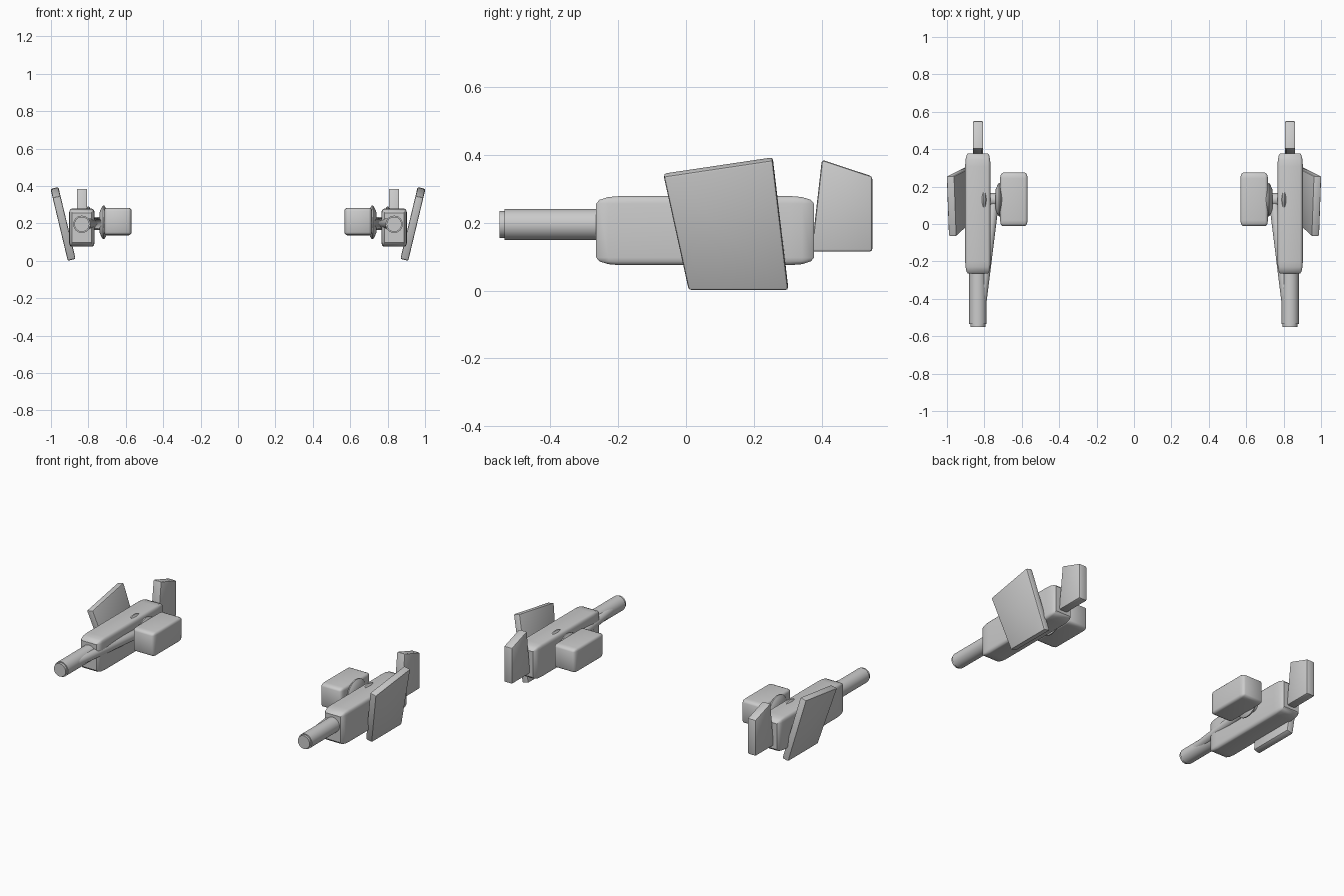
import bpy, bmesh, math
from mathutils import Vector, Matrix

cube = bpy.data.objects.get("Cube")
if cube:
    bpy.data.objects.remove(cube)

grey = bpy.data.materials.new("light_grey")
grey.use_nodes = True
grey.diffuse_color = (0.6, 0.6, 0.6, 1)
grey.node_tree.nodes["Principled BSDF"].inputs["Base Color"].default_value = (0.6, 0.6, 0.6, 1)


def finish(name, bm):
    """Turn the left-hand part into an object mirrored across x = 0."""
    bmesh.ops.recalc_face_normals(bm, faces=bm.faces)
    mesh = bpy.data.meshes.new(name)
    bm.to_mesh(mesh)
    bm.free()
    mesh.materials.append(grey)
    ob = bpy.data.objects.new(name, mesh)
    bpy.context.collection.objects.link(ob)
    bpy.ops.object.select_all(action='DESELECT')
    ob.select_set(True)
    bpy.context.view_layer.objects.active = ob
    bpy.ops.object.shade_smooth_by_angle(angle=math.radians(35))
    ob.modifiers.new("mirror", 'MIRROR').use_axis[0] = True


def rounded_box(name, low, high, bevel=0.11):
    """Box whose bevel stretches with its proportions."""
    low, high = Vector(low), Vector(high)
    bm = bmesh.new()
    bmesh.ops.create_cube(bm, size=1)
    bmesh.ops.bevel(bm, geom=bm.edges[:], offset=bevel, segments=3, profile=0.5, affect='EDGES')
    bmesh.ops.scale(bm, vec=high - low, verts=bm.verts)
    bmesh.ops.translate(bm, vec=(low + high) / 2, verts=bm.verts)
    finish(name, bm)


def lathe(name, start, end, profile, sides=32):
    """Spin (fraction along axis, radius) pairs around the start-end axis."""
    start, end = Vector(start), Vector(end)
    axis = end - start
    turn = axis.to_track_quat('Z', 'Y').to_matrix()
    bm = bmesh.new()
    rings = []
    for t, r in profile:
        ring = []
        for i in range(sides):
            a = math.tau * i / sides
            ring.append(bm.verts.new(start + axis * t + turn @ Vector((r * math.cos(a), r * math.sin(a), 0))))
        rings.append(ring)
    for a, b in zip(rings, rings[1:]):
        for i in range(sides):
            j = (i + 1) % sides
            bm.faces.new((a[i], a[j], b[j], b[i]))
    bm.faces.new(rings[0])
    bm.faces.new(rings[-1])
    finish(name, bm)


def plate(name, outline, x, thickness, lean=0.0, bevel=0.008):
    """Extrude a (y, z) outline sideways, leaning outward with height."""
    bm = bmesh.new()
    sides = [[bm.verts.new((x + lean * z + s * thickness / 2, y, z - s * lean * thickness / 2))
              for y, z in outline] for s in (-1, 1)]
    bm.faces.new(sides[0])
    bm.faces.new(sides[1])
    n = len(outline)
    for i in range(n):
        j = (i + 1) % n
        bm.faces.new((sides[0][i], sides[0][j], sides[1][j], sides[1][i]))
    bmesh.ops.recalc_face_normals(bm, faces=bm.faces)
    bmesh.ops.bevel(bm, geom=bm.edges[:], offset=bevel, segments=2, profile=0.5, affect='EDGES')
    finish(name, bm)


# Main body and inner pod
rounded_box("body", (0.767, -0.265, 0.075), (0.903, 0.378, 0.279))
rounded_box("inner_pod", (0.569, -0.012, 0.136), (0.716, 0.275, 0.283))

# Barrel with a slightly narrower tip
lathe("barrel", (0.835, -0.55, 0.195), (0.835, -0.22, 0.195),
      [(0, 0.040), (0.045, 0.040), (0.045, 0.046), (1, 0.046)])

# Pivot discs and the axle joining them
disc = [(0, 0.055), (0.3, 0.08), (0.45, 0.09), (0.6, 0.09), (0.75, 0.08), (1, 0.055)]
lathe("outer_pivot_disc", (0.695, 0.13, 0.205), (0.74, 0.13, 0.205), disc)
lathe("body_pivot_disc", (0.775, 0.13, 0.2), (0.825, 0.13, 0.2), disc)
lathe("axle", (0.70, 0.13, 0.2), (0.80, 0.13, 0.2), [(0, 0.035), (1, 0.035)])

# Slanted rod from the pivot to the barrel
lathe("brace_rod", (0.748, 0.135, 0.2), (0.818, -0.43, 0.198),
      [(0, 0.02), (0.03, 0.028), (1, 0.028)], 20)

# Outer side panel and tail fin
plate("side_panel", [(-0.066, 0.342), (0.256, 0.39), (0.302, 0.005), (0.008, 0.005)],
      0.888, 0.042, lean=0.24)
plate("tail_fin", [(0.401, 0.386), (0.55, 0.337), (0.55, 0.115), (0.37, 0.115)],
      0.834, 0.056)
